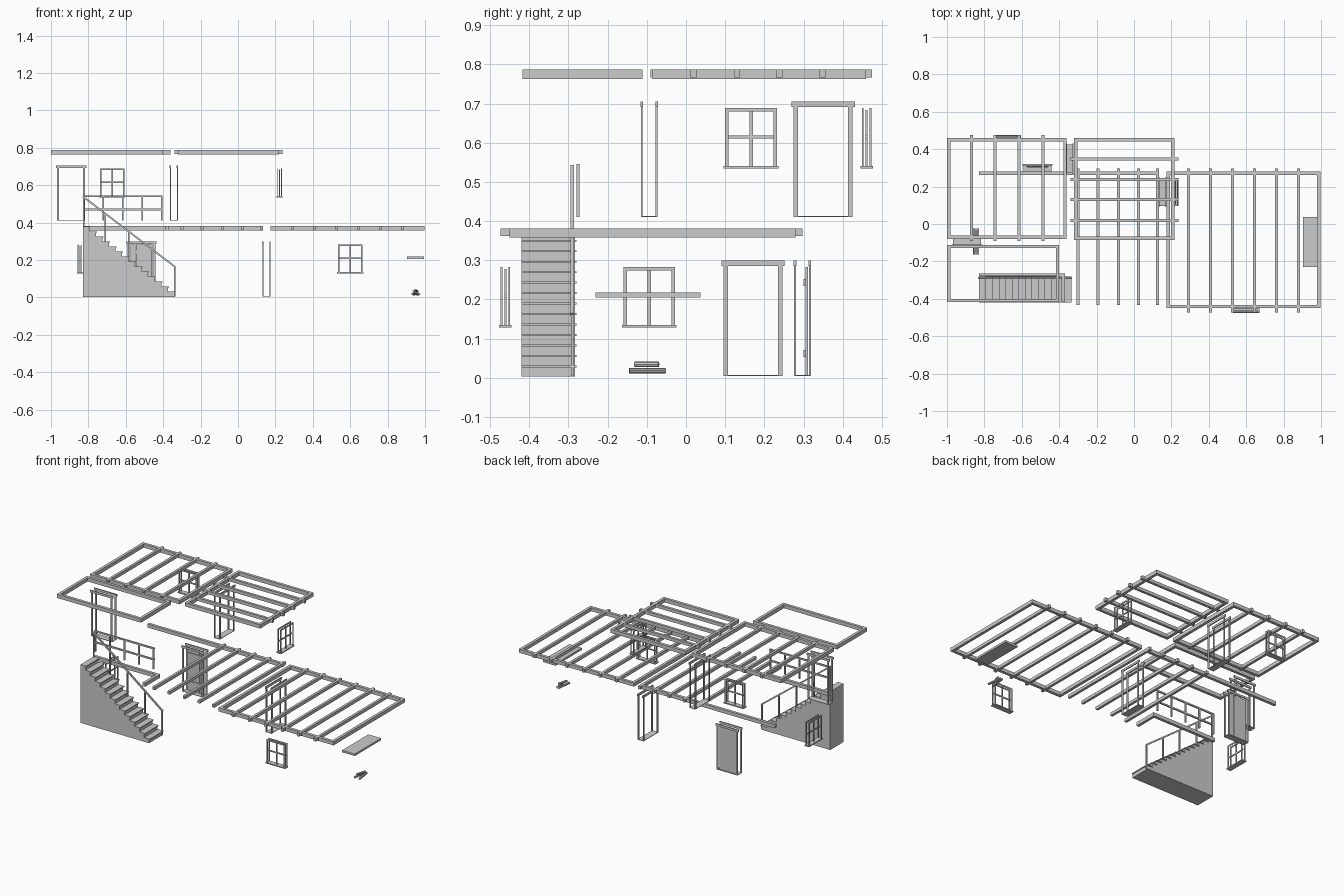
import bpy, bmesh, math
from mathutils import Matrix, Vector

if "Cube" in bpy.data.objects:
    bpy.data.objects.remove(bpy.data.objects["Cube"])


def mesh_object(name, bm):
    bmesh.ops.recalc_face_normals(bm, faces=bm.faces)
    me = bpy.data.meshes.new(name)
    bm.to_mesh(me)
    bm.free()
    ob = bpy.data.objects.new(name, me)
    bpy.context.collection.objects.link(ob)
    return ob


def add_box(bm, x0, x1, y0, y1, z0, z1):
    m = Matrix.Translation(((x0 + x1) / 2, (y0 + y1) / 2, (z0 + z1) / 2))
    m = m @ Matrix.Diagonal((x1 - x0, y1 - y0, z1 - z0, 1))
    bmesh.ops.create_cube(bm, size=1, matrix=m)


def boxes(name, items):
    bm = bmesh.new()
    for b in items:
        add_box(bm, *b)
    return mesh_object(name, bm)


def add_bar(bm, a, b, w, h):
    a, b = Vector(a), Vector(b)
    rot = (b - a).to_track_quat('X', 'Z').to_matrix().to_4x4()
    m = Matrix.Translation((a + b) / 2) @ rot @ Matrix.Diagonal(((b - a).length, w, h, 1))
    bmesh.ops.create_cube(bm, size=1, matrix=m)


B = 0.018  # beam width


def ring(name, x0, x1, y0, y1, z0, z1):
    boxes(name, [(x0, x1, y0, y0 + B, z0, z1), (x0, x1, y1 - B, y1, z0, z1),
                 (x0, x0 + B, y0 + B, y1 - B, z0, z1), (x1 - B, x1, y0 + B, y1 - B, z0, z1)])


# Roof level beams
R0, R1 = 0.763, 0.787
ring("roof_frame_left", -1, -0.36, -0.08, 0.46, R0, R1)
ring("roof_frame_middle", -0.32, 0.217, -0.085, 0.46, R0, R1)
ring("roof_frame_front", -1, -0.4, -0.418, -0.111, R0, R1)
boxes("roof_joists_left", [(x - .008, x + .008, -0.09, 0.475, R0 + .004, R1 + .0005)
                           for x in (-0.87, -0.743, -0.615, -0.487)])
boxes("roof_joists_middle", [(-0.34, 0.237, y - .008, y + .008, R0 + .004, R1 + .0005)
                             for y in (0.02, 0.13, 0.238, 0.348)])

# First floor beams
F0, F1 = 0.358, 0.381
ring("floor_frame_right", 0.175, 0.997, -0.45, 0.28, F0, F1)
boxes("floor_joists_right", [(x - .008, x + .008, -0.474, 0.297, F0 + .004, F1 + .0005)
                             for x in (0.292, 0.41, 0.527, 0.645, 0.762, 0.88)])
boxes("floor_joists_middle", [(x - .008, x + .008, -0.432, 0.297, F0 + .004, F1 + .0005)
                              for x in (-0.3, -0.193, -0.083, 0.023, 0.125)])
boxes("floor_back_beam", [(-0.83, 0.133, 0.262, 0.28, F0, F1)])
boxes("stairwell_trim", [(-0.83, -0.37, -0.283, -0.265, F0, F1),
                         (-0.388, -0.37, -0.418, -0.283, F0, F1)])


def place(ob, x, y, z, side):
    ob.location = (x, y, z)
    if side:
        ob.rotation_euler.z = math.pi / 2


def door_frame(name, x, y, z, side=False, w=0.15, h=0.295, d=0.043):
    # trims on both wall faces, joined by a thin threshold
    parts = [(-w / 2, w / 2, -d / 2, d / 2, 0, 0.003)]
    for s in (-1, 1):
        a, b = sorted((s * d / 2, s * (d / 2 - 0.005)))
        parts += [(-w / 2, -w / 2 + .011, a, b, 0, h - .014),
                  (w / 2 - .011, w / 2, a, b, 0, h - .014),
                  (-w / 2 - .006, w / 2 + .006, a - .001, b + .001, h - .014, h)]
    place(boxes(name, parts), x, y, z, side)


door_frame("upper_front_door_frame", -0.892, -0.094, 0.41)
door_frame("upper_inner_door_frame", -0.343, 0.35, 0.41, True)
door_frame("lower_inner_door_frame", 0.152, 0.171, 0.004, True)
door_frame("lower_back_door_frame", -0.516, 0.297, 0.004)


def window(name, x, y, z, side=False, w=0.132, h=0.155, d=0.024):
    parts = [(-w / 2 - .004, w / 2 + .004, -d / 2 - .004, d / 2 + .004, 0, 0.007)]
    for s in (-1, 1):
        a, b = sorted((s * d / 2, s * (d / 2 - 0.004)))
        parts += [(-w / 2, -w / 2 + .009, a, b, .007, h - .009),
                  (w / 2 - .009, w / 2, a, b, .007, h - .009),
                  (-w / 2, w / 2, a, b, h - .009, h)]
    mid = h / 2 + .003
    parts += [(-.0045, .0045, -.0025, .0025, .007, h - .006),
              (-w / 2 + .003, w / 2 - .003, -.0025, .0025, mid - .004, mid + .004)]
    place(boxes(name, parts), x, y, z, side)


window("upper_back_window", -0.673, 0.461, 0.534)
window("upper_right_window", 0.223, 0.166, 0.534, True)
window("lower_front_window", 0.6, -0.461, 0.128)
window("lower_left_window", -0.845, -0.094, 0.128, True)

# Plank door leaf with two battens
boxes("plank_door", [(-0.576 + i * .03, -0.547 + i * .03, 0.305, 0.311, 0.006, 0.283)
                     for i in range(4)] +
      [(-0.57, -0.463, 0.300, 0.306, z - .009, z + .009) for z in (0.062, 0.243)])

# Solid staircase: zigzag side profile extruded across
N, SX0, SX1, SZ0, SZ1 = 14, -0.83, -0.34, 0.003, 0.378
run, rise = (SX1 - SX0) / N, (SZ1 - SZ0) / N
pts = [(SX0, SZ0), (SX1, SZ0)]
for i in range(N):
    pts += [(SX1 - i * run, SZ0 + (i + 1) * rise), (SX1 - (i + 1) * run, SZ0 + (i + 1) * rise)]
bm = bmesh.new()
face = bm.faces.new([bm.verts.new((x, -0.42, z)) for x, z in pts])
ext = bmesh.ops.extrude_face_region(bm, geom=[face])
bmesh.ops.translate(bm, vec=(0, 0.136, 0),
                    verts=[v for v in ext["geom"] if isinstance(v, bmesh.types.BMVert)])
# tread boards with small nosing
for i in range(N):
    x, z = SX1 - i * run, SZ0 + (i + 1) * rise
    add_box(bm, x - run, x + .005, -0.42, -0.280, z - .004, z + .001)
mesh_object("staircase", bm)

# Sloping stair handrail with posts
bm = bmesh.new()
top = lambda x: 0.54 + (x + 0.83) / 0.494 * (0.163 - 0.54)
add_bar(bm, (-0.83, -0.29, 0.54), (-0.334, -0.29, top(-0.334)), .009, .009)
for x in (-0.826, -0.71, -0.585, -0.46, -0.338):
    foot = SZ0 + math.ceil((SX1 - x) / run) * rise
    add_box(bm, x - .004, x + .004, -0.294, -0.286, max(foot, .006), top(x))
mesh_object("stair_handrail", bm)

# Gallery railing
boxes("gallery_railing", [(-0.83, -0.403, -0.28, -0.272, z - .005, z + .005) for z in (0.47, 0.541)] +
      [(x - .0045, x + .0045, -0.28, -0.272, 0.41, 0.541)
       for x in (-0.825, -0.72, -0.616, -0.512, -0.408)])

# Mantel shelf and fire logs
boxes("mantel_shelf", [(0.904, 0.995, -0.231, 0.037, 0.205, 0.218)])
logs = [((0.933, -0.145, .018), (0.945, -0.052, .018)),
        ((0.968, -0.145, .018), (0.955, -0.052, .018)),
        ((0.94, -0.131, .034), (0.958, -0.07, .034))]
bm = bmesh.new()
for a, b in logs:
    a, b = Vector(a), Vector(b)
    m = Matrix.Translation((a + b) / 2) @ (b - a).to_track_quat('Z', 'Y').to_matrix().to_4x4()
    bmesh.ops.create_cone(bm, cap_ends=True, segments=8, radius1=.007, radius2=.007,
                          depth=(b - a).length, matrix=m)
mesh_object("fire_logs", bm)
